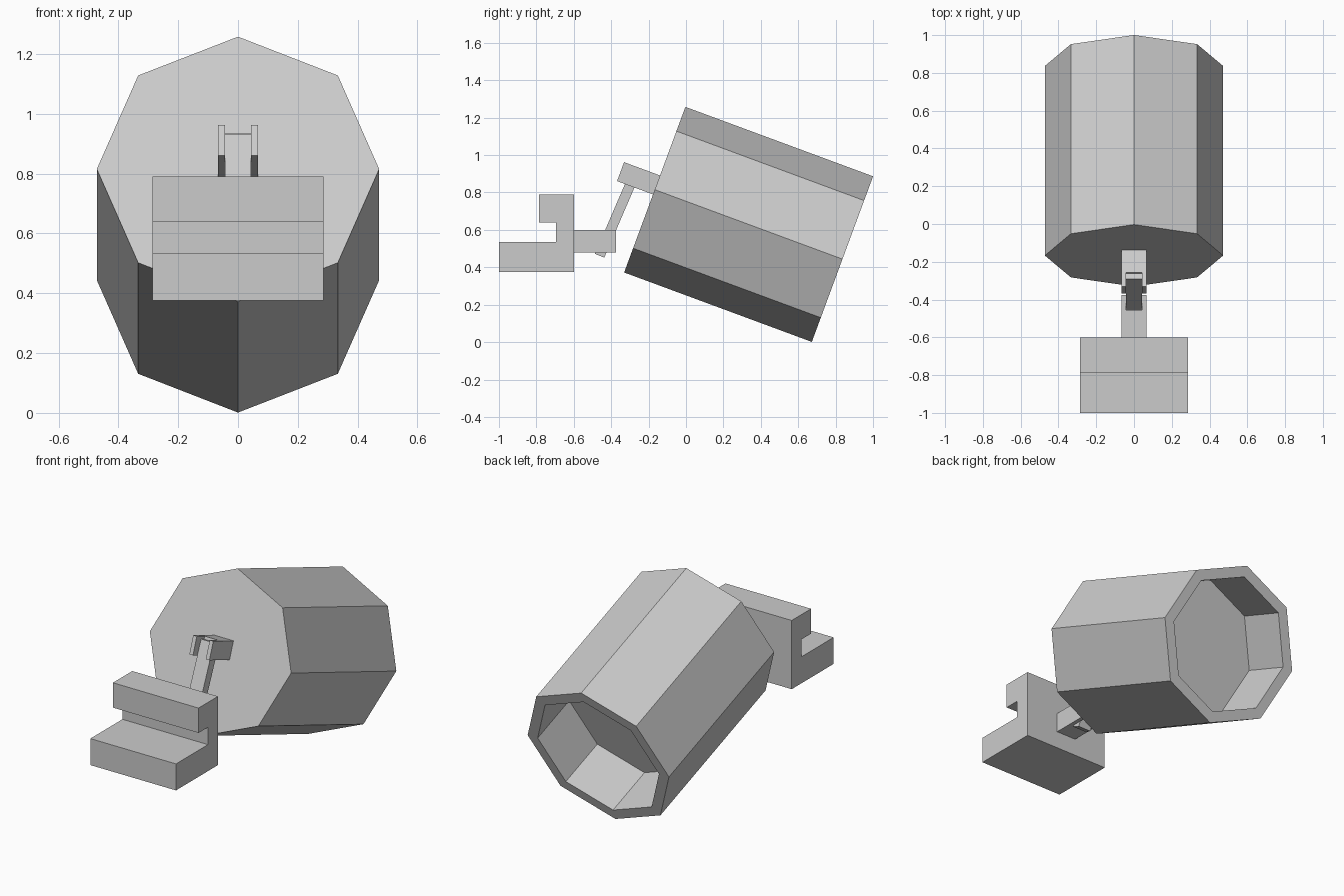
import bpy, bmesh
from math import radians, sin, cos, tau
from mathutils import Matrix, Vector

cube = bpy.data.objects.get("Cube")
if cube:
    bpy.data.objects.remove(cube)

GREY = (0.6, 0.6, 0.6, 1)
mat = bpy.data.materials.new("plain grey")
mat.use_nodes = True
mat.diffuse_color = GREY
mat.node_tree.nodes["Principled BSDF"].inputs["Base Color"].default_value = GREY


def finish(name, bm, matrix=Matrix()):
    bmesh.ops.recalc_face_normals(bm, faces=bm.faces[:])
    mesh = bpy.data.meshes.new(name)
    bm.to_mesh(mesh)
    bm.free()
    mesh.materials.append(mat)
    ob = bpy.data.objects.new(name, mesh)
    ob.matrix_world = matrix
    bpy.context.collection.objects.link(ob)
    return ob


def prism(name, points, offset, matrix=Matrix()):
    """Extrude a closed 3D outline by twice the offset, centred on it."""
    bm = bmesh.new()
    offset = Vector(offset)
    face = bm.faces.new([bm.verts.new(Vector(p) - offset) for p in points])
    ext = bmesh.ops.extrude_face_region(bm, geom=[face])["geom"]
    moved = [v for v in ext if isinstance(v, bmesh.types.BMVert)]
    bmesh.ops.translate(bm, verts=moved, vec=offset * 2)
    return finish(name, bm, matrix)


def side_profile(name, yz, half_width):
    return prism(name, [(0, y, z) for y, z in yz], (half_width, 0, 0))


def fork(name, half_width, slot, front, back, floor, half_height, matrix):
    """U-shaped block whose slot opens at the 'front' end along y."""
    outline = [(half_width, back), (half_width, front), (slot, front), (slot, floor)]
    outline += [(-x, y) for x, y in reversed(outline)]
    return prism(name, [(x, y, 0) for x, y in outline], (0, 0, half_height), matrix)


# Lamp housing: eight-sided drum with a recessed open end
tilt = Matrix.Translation((0, -0.167, 0.815)) @ Matrix.Rotation(radians(-20.3), 4, "X")
bm = bmesh.new()
rings = []
for r, y in [(0.472, 0), (0.472, 1.07), (0.405, 1.07), (0.405, 0.75)]:
    rings.append([bm.verts.new((r * sin(i * tau / 8), y, r * cos(i * tau / 8)))
                  for i in range(8)])
for a, b in zip(rings, rings[1:]):
    for i in range(8):
        j = (i + 1) % 8
        bm.faces.new((a[i], a[j], b[j], b[i]))
bm.faces.new(rings[0])
bm.faces.new(rings[-1])
finish("lamp_housing", bm, tilt)

# Forked bracket on the closed end of the housing
fork("housing_bracket", 0.067, 0.043, -0.205, 0, -0.125, 0.054,
     tilt @ Matrix.Translation((0, 0, 0.027)))

# Slanted link arm
side_profile("link_arm", [(-0.29, 0.93), (-0.24, 0.909),
                          (-0.437, 0.452), (-0.487, 0.472)], 0.043)

# Forked stem behind the clamp
fork("clamp_stem", 0.067, 0.043, -0.375, -0.6, -0.455, 0.06,
     Matrix.Translation((0, 0, 0.54)))

# Clamp with a hooked jaw
side_profile("clamp", [(-1, 0.375), (-0.6, 0.375), (-0.6, 0.79), (-0.785, 0.79),
                       (-0.785, 0.64), (-0.695, 0.64), (-0.695, 0.535),
                       (-1, 0.535)], 0.286)
